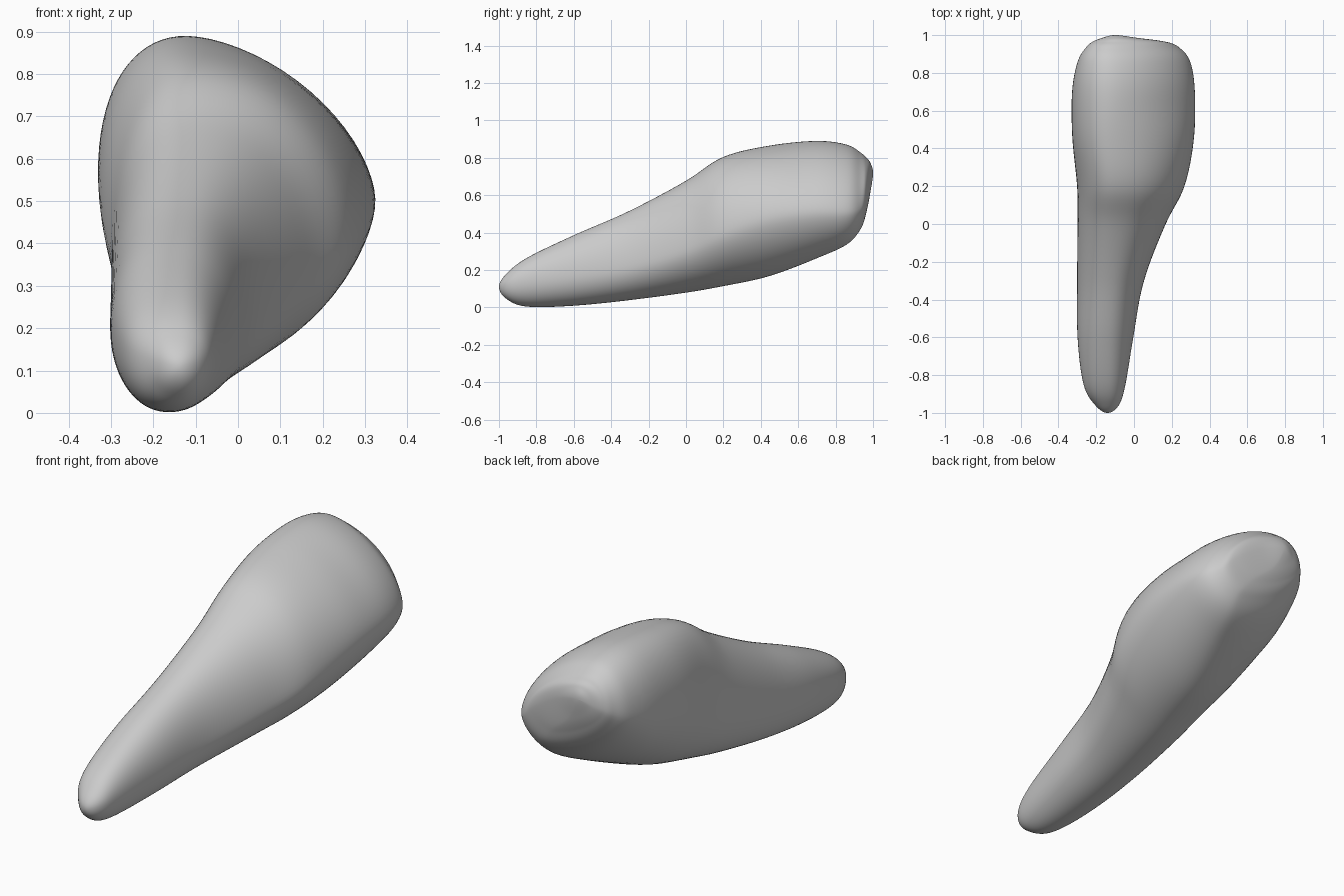
import bpy
import bmesh
import math

STEPS = 8       # rings between two key sections
SEGMENTS = 72   # vertices around each ring

cube = bpy.data.objects.get("Cube")
if cube:
    bpy.data.objects.remove(cube, do_unlink=True)

# Key sections from the narrow front tip to the broad back end:
# y, left x, right x, bottom z, top z, then where each extreme sits:
# x of top, x of bottom, z of left, z of right
sections = [
    (-1, -.14, -.14, .11, .11, -.14, -.14, .11, .11),
    (-.96, -.205, -.08, .045, .18, -.14, -.14, .12, .12),
    (-.85, -.268, -.045, .003, .265, -.14, -.16, .15, .14),
    (-.6, -.3, -.003, .008, .387, -.14, -.16, .19, .175),
    (-.3, -.302, .053, .038, .518, -.12, -.14, .23, .22),
    (0, -.3, .17, .078, .68, -.1, -.09, .31, .31),
    (.2, -.302, .27, .112, .808, -.1, -.05, .39, .4),
    (.45, -.328, .32, .166, .868, -.12, 0, .51, .48),
    (.7, -.33, .325, .262, .893, -.12, .07, .58, .51),
    (.86, -.3, .3, .335, .872, -.12, .11, .63, .51),
    (.935, -.255, .24, .42, .828, -.12, .12, .66, .53),
    (.965, -.22, .17, .51, .8, -.11, .06, .68, .6),
    (.985, -.17, .02, .61, .775, -.1, -.05, .7, .69),
    (1, -.1, -.1, .72, .72, -.1, -.1, .72, .72),
]


def flipped(section):
    """Section turned inside out, so the ends close with a round pole."""
    y, left, right, bottom, top, top_x, bottom_x, left_z, right_z = section
    return (y, right, left, top, bottom, bottom_x, top_x, right_z, left_z)


def spline(a, b, c, d, t):
    """Smooth curve from b to c, steered by its neighbours a and d."""
    return b + t / 2 * (c - a + t * (2 * a - 5 * b + 4 * c - d
                                     + t * (3 * (b - c) + d - a)))


def blend(y, start, end):
    return min(max((y - start) / (end - start), 0), 1)


def ring_points(section):
    """Closed outline made of four quarter curves joined at the extremes."""
    y, left, right, bottom, top, top_x, bottom_x, left_z, right_z = section
    middle = blend(y, -.5, .1)
    back = blend(y, .1, .6)
    end = blend(y, .7, .95)
    for i in range(SEGMENTS):
        angle = math.tau * i / SEGMENTS
        c, s = math.cos(angle), math.sin(angle)
        # Fullness of each quarter; the lower left is cut away at the back end
        if s >= 0:
            power = 2.1 - .45 * back if c >= 0 else 2.2
        else:
            power = 2.05 - .35 * middle if c >= 0 else 2.2 - .2 * back - .5 * end
        u = abs(c) ** (2 / power)
        v = abs(s) ** (2 / power)
        side_x, side_z = (right, right_z) if c >= 0 else (left, left_z)
        end_x, end_z = (top_x, top) if s >= 0 else (bottom_x, bottom)
        x = end_x + (side_x - end_x) * u
        z = side_z + (end_z - side_z) * v
        yield (x, y, z)


# Body: loft through the interpolated sections
keys = [flipped(sections[1])] + sections + [flipped(sections[-2])]
bm = bmesh.new()
rings = []
for k in range(1, len(keys) - 2):
    last = k == len(keys) - 3
    for step in range(STEPS + last):
        section = [spline(*values, step / STEPS)
                   for values in zip(*keys[k - 1:k + 3])]
        rings.append([bm.verts.new(p) for p in ring_points(section)])
for lower, upper in zip(rings, rings[1:]):
    for i in range(SEGMENTS):
        j = (i + 1) % SEGMENTS
        bm.faces.new((lower[i], lower[j], upper[j], upper[i]))
bmesh.ops.remove_doubles(bm, verts=bm.verts, dist=.0005)

# Soften the seams between the quarter curves
for _ in range(8):
    bmesh.ops.smooth_vert(bm, verts=bm.verts, factor=.4, use_axis_x=True,
                          use_axis_y=False, use_axis_z=True)
bmesh.ops.recalc_face_normals(bm, faces=bm.faces)
mesh = bpy.data.meshes.new("body")
bm.to_mesh(mesh)
bm.free()
body = bpy.data.objects.new("body", mesh)
bpy.context.collection.objects.link(body)

# Plain grey colour
grey = bpy.data.materials.new("light grey")
grey.use_nodes = True
colour = (.6, .6, .6, 1)
grey.diffuse_color = colour
grey.node_tree.nodes["Principled BSDF"].inputs["Base Color"].default_value = colour
mesh.materials.append(grey)

for polygon in mesh.polygons:
    polygon.use_smooth = True
